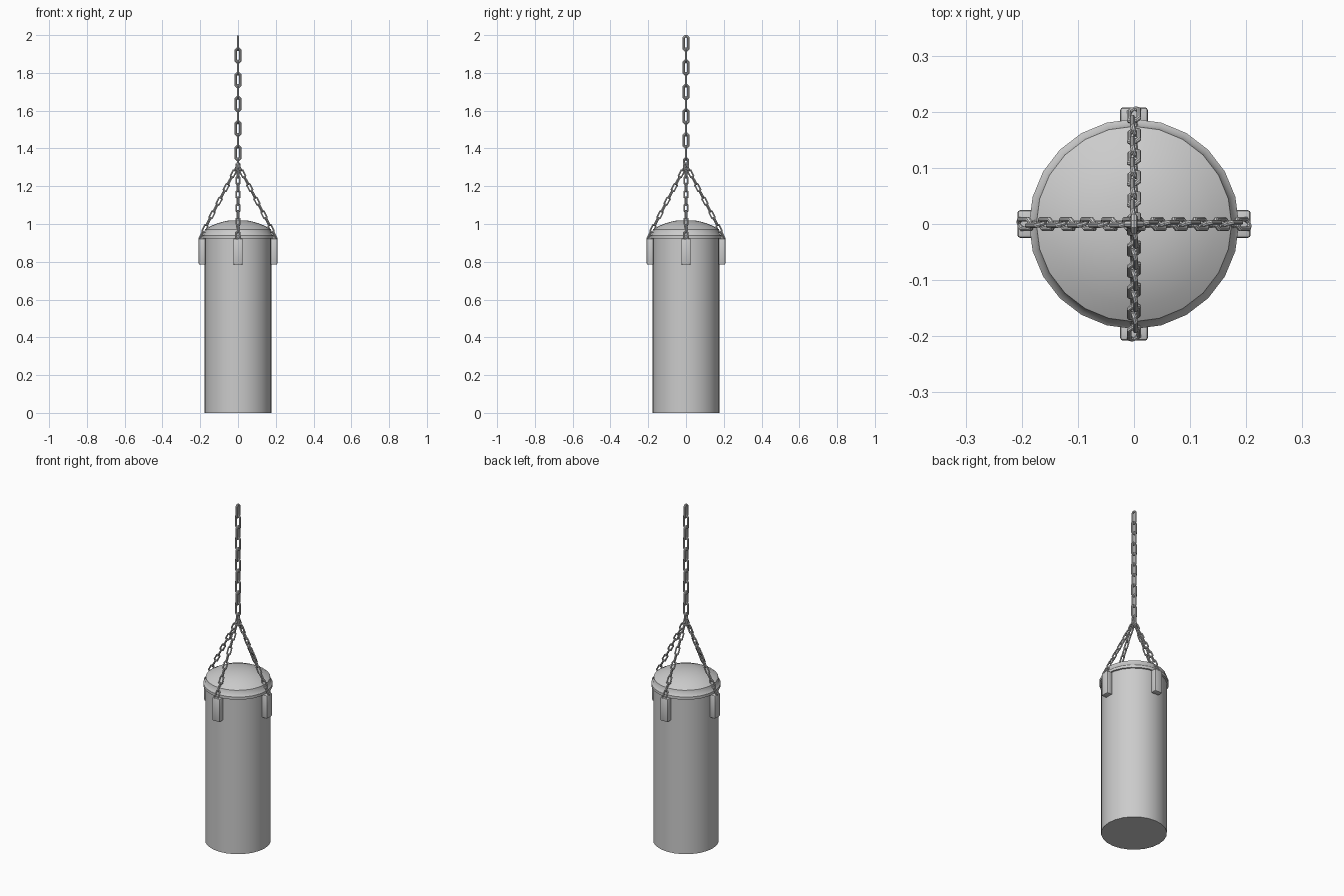
import bpy, bmesh, math
from mathutils import Vector, Matrix

if "Cube" in bpy.data.objects:
    bpy.data.objects.remove(bpy.data.objects["Cube"])

SIDES = 24


def lathe(name, profile):
    # Spin a (radius, z) profile around z
    bm = bmesh.new()
    vs = [bm.verts.new((r, 0, z)) for r, z in profile]
    edges = [bm.edges.new(p) for p in zip(vs, vs[1:])]
    bmesh.ops.spin(bm, geom=vs + edges, cent=(0, 0, 0), axis=(0, 0, 1),
                   angle=2 * math.pi, steps=SIDES)
    bmesh.ops.remove_doubles(bm, verts=bm.verts, dist=1e-4)
    bmesh.ops.recalc_face_normals(bm, faces=bm.faces)
    return finish(name, bm)


def finish(name, bm):
    me = bpy.data.meshes.new(name)
    bm.to_mesh(me)
    bm.free()
    ob = bpy.data.objects.new(name, me)
    bpy.context.collection.objects.link(ob)
    bpy.ops.object.select_all(action='DESELECT')
    bpy.context.view_layer.objects.active = ob
    ob.select_set(True)
    bpy.ops.object.shade_smooth_by_angle(angle=math.radians(40))
    return ob


def add_link(bm, matrix, length, width, wire):
    # One closed link: round wire swept along a chamfered rectangle in local xz
    a, b, c = width / 2 - wire, length / 2 - wire, width * 0.22
    path = [(a, b - c), (a - c, b), (c - a, b), (-a, b - c),
            (-a, c - b), (c - a, -b), (a - c, -b), (a, c - b)]
    rings = []
    for i, (x, z) in enumerate(path):
        p = Vector((x, 0, z))
        d1 = (p - Vector((path[i - 1][0], 0, path[i - 1][1]))).normalized()
        nx, nz = path[(i + 1) % 8]
        d2 = (Vector((nx, 0, nz)) - p).normalized()
        t = (d1 + d2).normalized()
        out = Vector((t.z, 0, -t.x))
        rings.append([bm.verts.new(matrix @ (p + wire * (out * math.cos(k * math.pi / 4)
                      + Vector((0, 1, 0)) * math.sin(k * math.pi / 4)))) for k in range(8)])
    faces = [bm.faces.new((rings[i][k], rings[i][(k + 1) % 8],
                           rings[(i + 1) % 8][(k + 1) % 8], rings[(i + 1) % 8][k]))
             for i in range(8) for k in range(8)]
    bmesh.ops.recalc_face_normals(bm, faces=faces)


def chain(name, start, end, count, length, width, wire, twist=0.0, side=(1, 0, 0)):
    # Links alternate by 90 degrees about the chain direction
    start, end = Vector(start), Vector(end)
    z = (end - start).normalized()
    y = z.cross(Vector(side)).normalized()
    x = y.cross(z)
    frame = Matrix((x, y, z)).transposed().to_4x4()
    bm = bmesh.new()
    for i in range(count):
        pos = start.lerp(end, i / (count - 1))
        turn = Matrix.Rotation(twist + (i % 2) * math.pi / 2, 4, 'Z')
        add_link(bm, Matrix.Translation(pos) @ frame @ turn, length, width, wire)
    return finish(name, bm)


# Bag body with closed bottom
lathe("bag_body", [(0, 0), (0.177, 0), (0.177, 0.93)])

# Domed lid with projecting rim
lathe("bag_lid", [(0.176, 0.922), (0.187, 0.922), (0.187, 0.938), (0.179, 0.946),
                  (0.174, 0.972), (0.145, 0.989), (0.105, 1.005), (0.06, 1.017), (0, 1.02)])

# Four strap tabs and the chains hooked to them
for i, part in enumerate(("right", "back", "left", "front")):
    ang = i * math.pi / 2
    d = Vector((math.cos(ang), math.sin(ang), 0))
    bm = bmesh.new()
    bmesh.ops.create_cube(bm, size=1, matrix=Matrix.Rotation(ang, 4, 'Z')
                          @ Matrix.Translation((0.19, 0, 0.854))
                          @ Matrix.Diagonal((0.036, 0.05, 0.138, 1)))
    bmesh.ops.bevel(bm, geom=bm.edges[:], offset=0.006, segments=2,
                    affect='EDGES', profile=0.5)
    finish("strap_" + part, bm)
    chain("strap_chain_" + part, d * 0.194 + Vector((0, 0, 0.94)),
          d * 0.006 + Vector((0, 0, 1.302)), 11, 0.054, 0.027, 0.0045,
          twist=0.3, side=(-d.y, d.x, 0))

# Main hanging chain, top link facing sideways
chain("main_chain", (0, 0, 1.957), (0, 0, 1.3765), 10, 0.086, 0.038, 0.0065,
      side=(0, 1, 0))

# Gathering link where the four chains meet
bm = bmesh.new()
add_link(bm, Matrix.Translation((0, 0, 1.318)) @ Matrix.Rotation(math.pi / 2, 4, 'Z'),
         0.072, 0.034, 0.006)
finish("gathering_link", bm)
